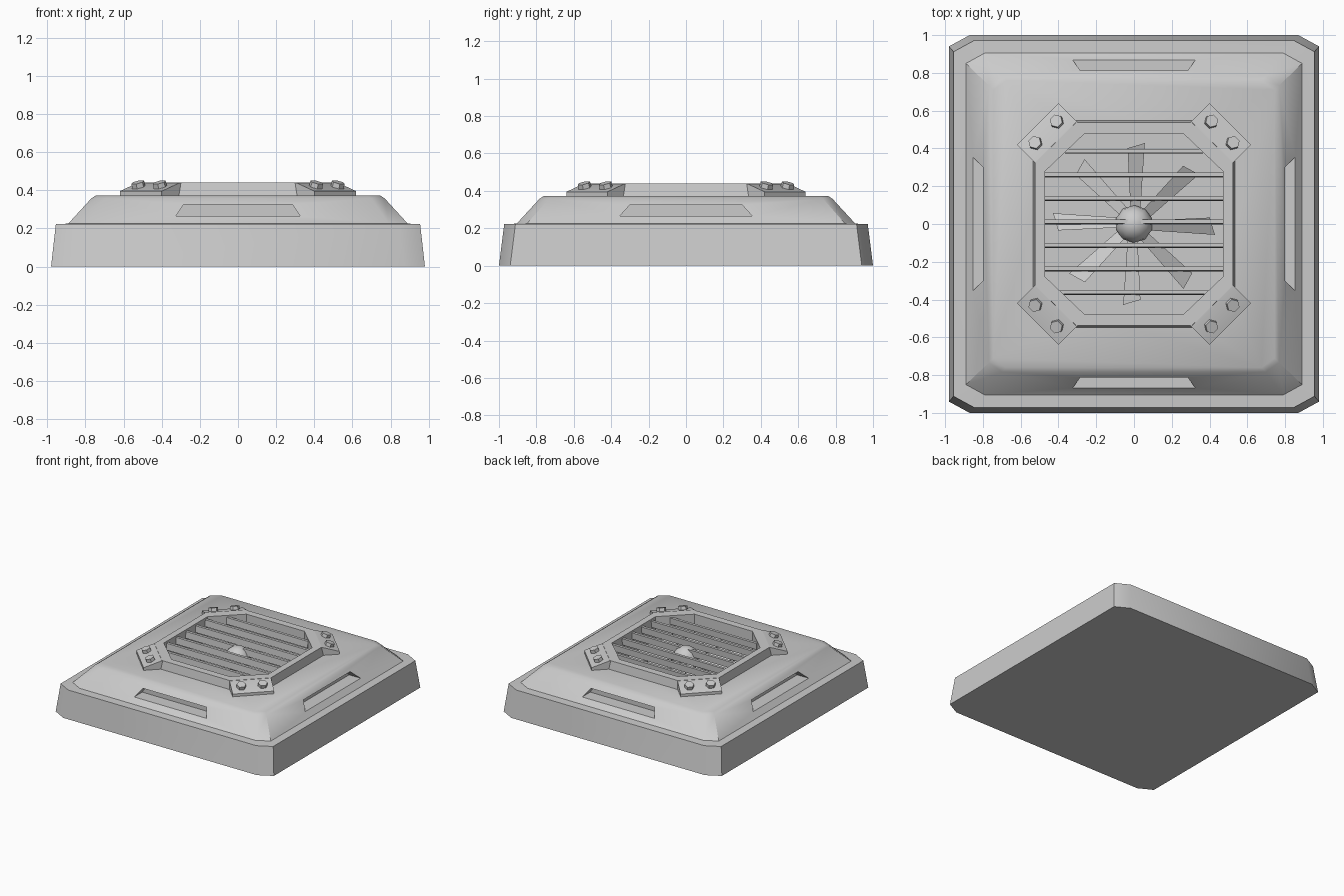
import bpy, bmesh
from math import pi, radians, atan2
from mathutils import Matrix, Vector

if "Cube" in bpy.data.objects:
    bpy.data.objects.remove(bpy.data.objects["Cube"])


def add_object(name, bm, smooth=True):
    bmesh.ops.recalc_face_normals(bm, faces=bm.faces)
    me = bpy.data.meshes.new(name)
    bm.to_mesh(me)
    bm.free()
    ob = bpy.data.objects.new(name, me)
    bpy.context.collection.objects.link(ob)
    if smooth:
        smooth_object(ob)
    return ob


def smooth_object(ob):
    bpy.ops.object.select_all(action='DESELECT')
    bpy.context.view_layer.objects.active = ob
    ob.select_set(True)
    bpy.ops.object.shade_smooth_by_angle(angle=radians(32))


def loft(bm, rings, closed=False, mat=Matrix()):
    """Skin a list of equal-sized rings; cap the ends or close into a loop."""
    vs = [[bm.verts.new(mat @ Vector(p)) for p in r] for r in rings]
    n = len(vs[0])
    pairs = list(zip(vs, vs[1:])) + ([(vs[-1], vs[0])] if closed else [])
    for a, b in pairs:
        for i in range(n):
            j = (i + 1) % n
            bm.faces.new((a[i], a[j], b[j], b[i]))
    if not closed:
        bm.faces.new(vs[0][::-1])
        bm.faces.new(vs[-1])


def oct_ring(hx, hy, cx, cy, z):
    """Rectangle with cut corners."""
    return [(hx, -hy + cy, z), (hx, hy - cy, z), (hx - cx, hy, z), (-hx + cx, hy, z),
            (-hx, hy - cy, z), (-hx, -hy + cy, z), (-hx + cx, -hy, z), (hx - cx, -hy, z)]


def cut(target, cutter):
    mod = target.modifiers.new("cut", 'BOOLEAN')
    mod.operation = 'DIFFERENCE'
    mod.solver = 'EXACT'
    mod.object = cutter
    bpy.ops.object.select_all(action='DESELECT')
    bpy.context.view_layer.objects.active = target
    target.select_set(True)
    bpy.ops.object.modifier_apply(modifier=mod.name)
    bpy.data.objects.remove(cutter)


# Housing: skirt, ledge and sloped upper deck
bm = bmesh.new()
loft(bm, [oct_ring(.98, 1.0, .11, .06, 0),
          oct_ring(.955, .972, .11, .06, .222),
          oct_ring(.89, .905, .10, .055, .225),
          oct_ring(.768, .783, .07, .05, .358),
          oct_ring(.745, .76, .07, .05, .373)])
housing = add_object("housing", bm, smooth=False)

# Fan pit
bm = bmesh.new()
loft(bm, [oct_ring(.47, .48, .21, .20, .25), oct_ring(.47, .48, .21, .20, .6)])
cut(housing, add_object("pit_cutter", bm, smooth=False))

# Vent slots on the four slopes
for k in range(4):
    side = k % 2
    wide, narrow = (.355, .30) if side else (.325, .285)
    back = .75 if side else .765
    rings = [[(-wide, y, .265), (wide, y, .265), (narrow, y, .325), (-narrow, y, .325)]
             for y in (-.97, -back)]
    bm = bmesh.new()
    loft(bm, rings, mat=Matrix.Rotation(k * pi / 2, 4, 'Z'))
    cut(housing, add_object("slot_cutter", bm, smooth=False))
smooth_object(housing)

# Grille frame
bm = bmesh.new()
loft(bm, [oct_ring(.535, .55, .22, .215, .365),
          oct_ring(.523, .538, .217, .212, .44),
          oct_ring(.47, .48, .21, .20, .44),
          oct_ring(.47, .48, .21, .20, .365)], closed=True)
add_object("grille_frame", bm)

# Corner brackets with two hex bolts each
tilt = atan2(.043, .13)
brackets, bolts = bmesh.new(), bmesh.new()
for sx, sy, ang in ((1, 1, 45), (-1, 1, 135), (-1, -1, 225), (1, -1, 315)):
    m = Matrix.Translation((sx * .51, sy * .53, 0)) @ Matrix.Rotation(radians(ang), 4, 'Z')
    profile = [(0, .365), (0, .395), (-.13, .438), (-.15, .438), (-.15, .365)]
    loft(brackets, [[(d, u, z) for d, z in profile] for u in (-.155, .155)], mat=m)
    for u in (-.08, .08):
        bmesh.ops.create_cone(
            bolts, cap_ends=True, segments=6, radius1=.038, radius2=.035, depth=.05,
            matrix=m @ Matrix.Translation((-.065, u, .418)) @ Matrix.Rotation(tilt, 4, 'Y'))
add_object("corner_brackets", brackets)
add_object("hex_bolts", bolts)

# Grille slats
bm = bmesh.new()
for i in range(7):
    y = .385 - i * .1245
    hx = .475 - max(0, abs(y) - .28) * 1.05
    loft(bm, [[(x, y - .013, .372), (x, y + .009, .372), (x, y + .013, .425), (x, y - .009, .425)]
              for x in (-hx, hx)])
add_object("grille_slats", bm)

# Fan blades: pitched thin plates widening outward
bm = bmesh.new()
outline = [(.06, .02, .335), (.40, .05, .35), (.43, -.04, .305), (.06, -.03, .31)]
for k in range(8):
    loft(bm, [[(x, y, z + dz) for x, y, z in outline] for dz in (0, .01)],
         mat=Matrix.Rotation(k * pi / 4 - .04, 4, 'Z'))
add_object("fan_blades", bm)

# Fan hub and its shaft
bm = bmesh.new()
bmesh.ops.create_uvsphere(bm, u_segments=10, v_segments=8, radius=.1,
                          matrix=Matrix.Translation((0, 0, .333)))
bmesh.ops.create_cone(bm, cap_ends=True, segments=10, radius1=.06, radius2=.06, depth=.06,
                      matrix=Matrix.Translation((0, 0, .27)))
add_object("fan_hub", bm)
